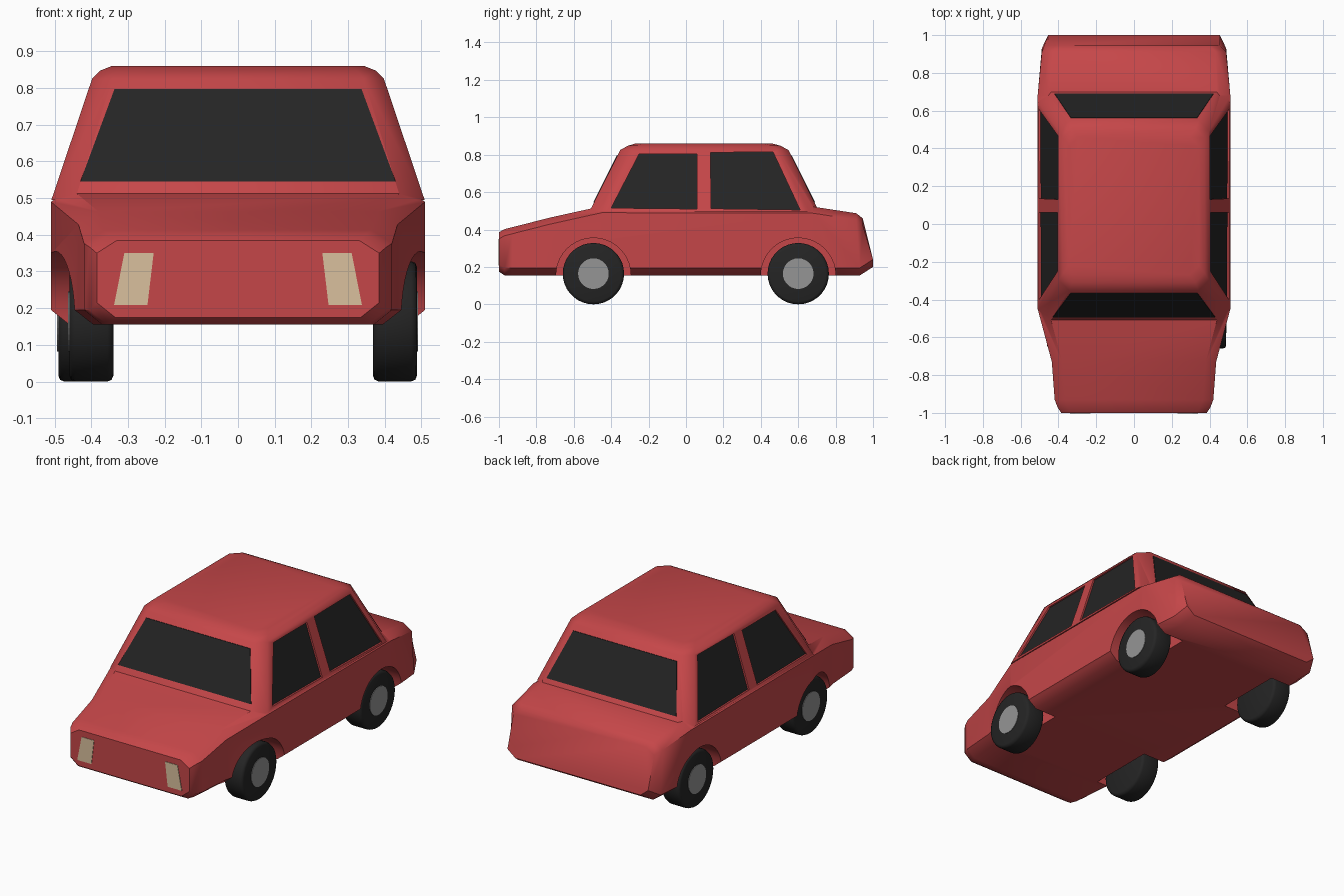
import bpy, bmesh, math
from mathutils import Matrix

if "Cube" in bpy.data.objects:
    bpy.data.objects.remove(bpy.data.objects["Cube"])


def mat(name, r, g, b):
    m = bpy.data.materials.new(name)
    m.diffuse_color = (r, g, b, 1)
    m.use_nodes = True
    m.node_tree.nodes["Principled BSDF"].inputs["Base Color"].default_value = m.diffuse_color
    return m


RED = mat("red paint", 0.56, 0.062, 0.066)
DARK = mat("dark glass and rubber", 0.018, 0.018, 0.018)
GREY = mat("grey hub", 0.30, 0.30, 0.30)
CREAM = mat("cream lamp", 0.70, 0.53, 0.34)


def make(name, bm, material):
    bmesh.ops.recalc_face_normals(bm, faces=bm.faces)
    me = bpy.data.meshes.new(name)
    bm.to_mesh(me)
    bm.free()
    me.materials.append(material)
    ob = bpy.data.objects.new(name, me)
    bpy.context.collection.objects.link(ob)
    return ob


def activate(ob):
    bpy.ops.object.select_all(action='DESELECT')
    ob.select_set(True)
    bpy.context.view_layer.objects.active = ob


def smooth(ob, deg=45):
    activate(ob)
    bpy.ops.object.shade_smooth_by_angle(angle=math.radians(deg))


def loft(name, rings, material):
    """Skin a list of equal-length rings and cap both ends."""
    bm = bmesh.new()
    vs = [[bm.verts.new(p) for p in r] for r in rings]
    n = len(vs[0])
    for a, b in zip(vs, vs[1:]):
        for i in range(n):
            j = (i + 1) % n
            bm.faces.new((a[i], a[j], b[j], b[i]))
    bm.faces.new(vs[0])
    bm.faces.new(vs[-1])
    return make(name, bm, material)


def boolean(ob, tool, op):
    activate(ob)
    m = ob.modifiers.new("cut", 'BOOLEAN')
    m.object, m.operation, m.solver = tool, op, 'EXACT'
    bpy.ops.object.modifier_apply(modifier=m.name)
    bpy.data.objects.remove(tool)


def cylinder(name, r, x0, x1, y, z, material, seg=32, bevel=0):
    bm = bmesh.new()
    bmesh.ops.create_cone(bm, cap_ends=True, segments=seg, radius1=r, radius2=r, depth=abs(x1 - x0))
    if bevel:
        rims = [e for e in bm.edges if abs(e.verts[0].co.z - e.verts[1].co.z) < 1e-5]
        bmesh.ops.bevel(bm, geom=rims, offset=bevel, segments=2, affect='EDGES', profile=0.5)
    bm.transform(Matrix.Translation(((x0 + x1) / 2, y, z)) @ Matrix.Rotation(math.pi / 2, 4, 'Y'))
    return make(name, bm, material)


# Lower body: stations of (y at bottom, y at top, half width, bottom z, top z)
def body_ring(yb, yt, w, zb, zt):
    half = [(w - 0.05, zb, yb), (w, zb + 0.04, yb), (w, zt - 0.035, yt), (w - 0.055, zt, yt)]
    pts = half + [(-x, z, y) for x, z, y in reversed(half)]
    return [(x, y, z) for x, z, y in pts]


body = loft("car_body", [body_ring(*s) for s in (
    (-1.0, -1.0, 0.385, 0.175, 0.385),
    (-0.97, -0.97, 0.405, 0.155, 0.402),
    (-0.93, -0.93, 0.42, 0.155, 0.412),
    (-0.73, -0.73, 0.435, 0.155, 0.463),
    (-0.45, -0.45, 0.51, 0.155, 0.525),
    (0.68, 0.68, 0.51, 0.155, 0.522),
    (0.93, 0.91, 0.488, 0.155, 0.487),
    (1.0, 0.945, 0.455, 0.2, 0.46))], RED)


# Cabin: stacked rings with chamfered corners
def cabin_ring(z, w, y0, y1, c):
    half = [(w - c, y0), (w, y0 + c), (w, y1 - c), (w - c, y1)]
    return [(x, y, z) for x, y in half + [(-x, y) for x, y in reversed(half)]]


cabin = loft("cabin", [cabin_ring(*s) for s in (
    (0.495, 0.509, -0.517, 0.712, 0.065),
    (0.825, 0.398, -0.352, 0.548, 0.055),
    (0.848, 0.375, -0.31, 0.505, 0.05),
    (0.86, 0.345, -0.27, 0.46, 0.05))], RED)
boolean(body, cabin, 'UNION')

# Wheel arches
for s in (-1, 1):
    for y in (-0.495, 0.6):
        boolean(body, cylinder("arch_cutter", 0.2, s * 0.32, s * 0.6, y, 0.155, RED, 40), 'DIFFERENCE')


# Plates lying on the sloping cabin planes
def side_plate(name, outline, s, a, b, material):
    def x(z, o):
        return s * (0.51 - (z - 0.495) * 0.3364 + o)
    return loft(name, [[(x(z, o), y, z) for y, z in outline] for o in (a, b)], material)


def end_plate(name, outline, y_of_z, a, b, material):
    return loft(name, [[(x, y_of_z(z) + o, z) for x, z in outline] for o in (a, b)], material)


SIDE = {"front": [(-0.40, 0.515), (-0.25, 0.805), (0.06, 0.805), (0.06, 0.51)],
        "rear": [(0.135, 0.512), (0.13, 0.812), (0.465, 0.815), (0.61, 0.505)]}
for s, side in ((-1, "left"), (1, "right")):
    for pos, outline in SIDE.items():
        boolean(body, side_plate("window_cutter", outline, s, -0.014, 0.05, RED), 'DIFFERENCE')
        side_plate(f"{pos}_window_{side}", outline, s, -0.017, -0.011, DARK)
smooth(body)

end_plate("windshield", [(-0.43, 0.545), (0.43, 0.545), (0.337, 0.797), (-0.337, 0.797)],
          lambda z: -0.517 + (z - 0.495) * 0.5, -0.003, 0.004, DARK)
end_plate("rear_window", [(-0.42, 0.545), (0.42, 0.545), (0.335, 0.797), (-0.335, 0.797)],
          lambda z: 0.712 - (z - 0.495) * 0.497, -0.004, 0.003, DARK)

# Headlights
for s, side in ((-1, "left"), (1, "right")):
    end_plate(f"headlight_{side}", [(s * 0.31, 0.35), (s * 0.23, 0.35), (s * 0.247, 0.208), (s * 0.338, 0.208)],
              lambda z: -1.0, -0.003, 0.003, CREAM)

# Wheels; the front left one sits slightly further in
for name, s, y, out in (("front_right", 1, -0.495, 0.488), ("rear_right", 1, 0.6, 0.488),
                        ("front_left", -1, -0.495, 0.46), ("rear_left", -1, 0.6, 0.49)):
    smooth(cylinder(name + "_tyre", 0.164, s * (out - 0.12), s * out, y, 0.164, DARK, 36, 0.016), 50)
    cylinder(name + "_hub", 0.082, s * (out - 0.004), s * (out + 0.003), y, 0.164, GREY, 28)
